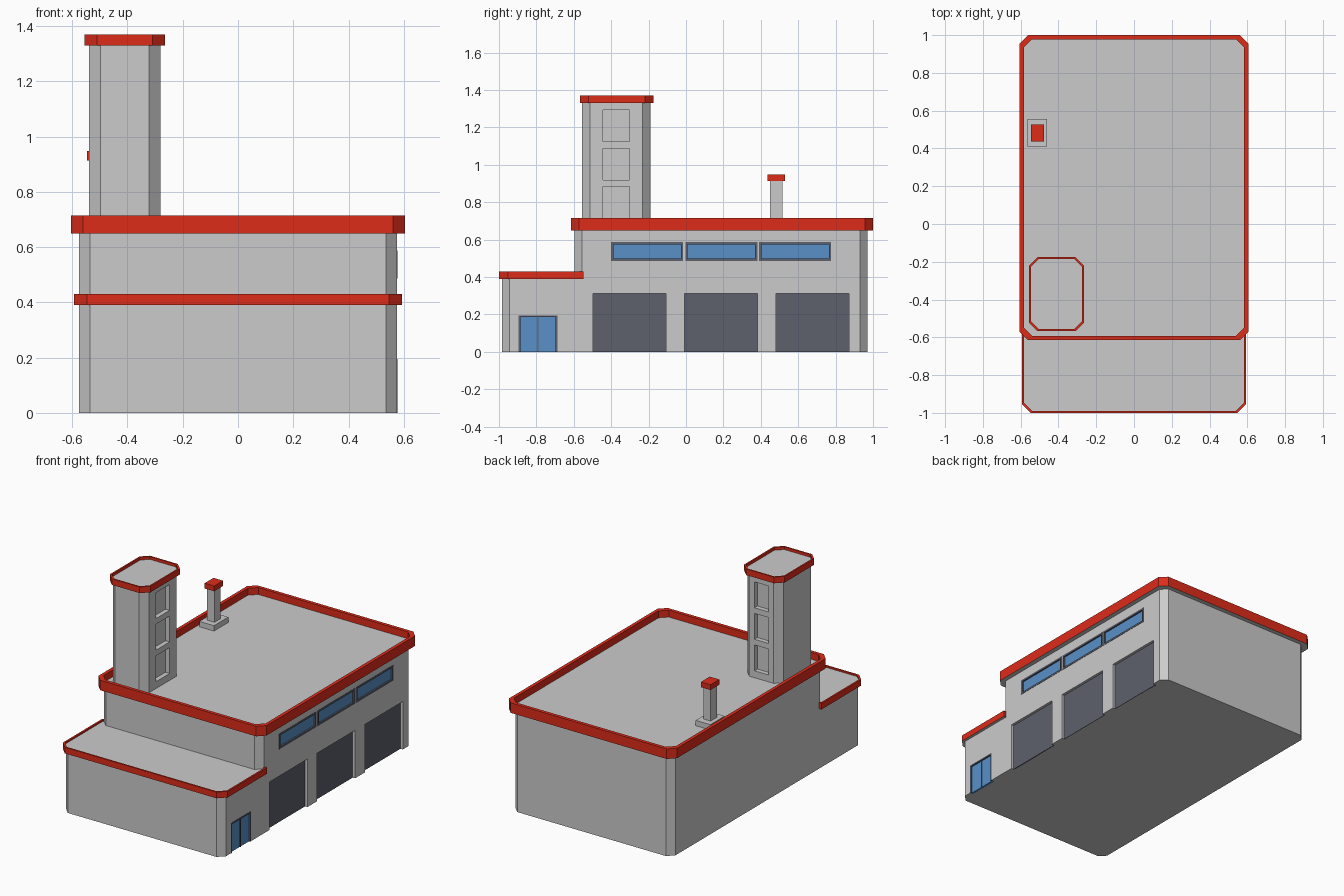
import bpy, bmesh
from mathutils import Vector

if "Cube" in bpy.data.objects:
    bpy.data.objects.remove(bpy.data.objects["Cube"])


def material(name, rgb):
    m = bpy.data.materials.new(name)
    m.diffuse_color = (*rgb, 1)
    m.use_nodes = True
    m.node_tree.nodes["Principled BSDF"].inputs["Base Color"].default_value = m.diffuse_color
    return m


RED = material("red_trim", (0.73, 0.025, 0.01))
BLUE = material("blue_glass", (0.1, 0.28, 0.58))
DARK = material("dark_panel", (0.11, 0.115, 0.15))
GREY = material("plain_grey", (0.65, 0.64, 0.62))


def finish(name, bm, mats=()):
    bmesh.ops.recalc_face_normals(bm, faces=bm.faces)
    me = bpy.data.meshes.new(name)
    bm.to_mesh(me)
    bm.free()
    for m in mats:
        me.materials.append(m)
    ob = bpy.data.objects.new(name, me)
    bpy.context.collection.objects.link(ob)
    return ob


def octagon(x0, x1, y0, y1, c):
    return [(x0, y0 + c), (x0 + c, y0), (x1 - c, y0), (x1, y0 + c),
            (x1, y1 - c), (x1 - c, y1), (x0 + c, y1), (x0, y1 - c)]


def loop(bm, pts, z):
    return [bm.verts.new((x, y, z)) for x, y in pts]


def bridge(bm, a, b):
    n = len(a)
    return [bm.faces.new((a[i], a[(i + 1) % n], b[(i + 1) % n], b[i])) for i in range(n)]


def prism(name, pts, z0, z1):
    bm = bmesh.new()
    a, b = loop(bm, pts, z0), loop(bm, pts, z1)
    bridge(bm, a, b)
    bm.faces.new(a)
    bm.faces.new(b)
    return finish(name, bm, [GREY])


def boxes(name, specs, mats=()):
    """Each spec is (x0, x1, y0, y1, z0, z1)."""
    bm = bmesh.new()
    for x0, x1, y0, y1, z0, z1 in specs:
        ring = [(x0, y0), (x1, y0), (x1, y1), (x0, y1)]
        a, b = loop(bm, ring, z0), loop(bm, ring, z1)
        bridge(bm, a, b)
        bm.faces.new(a)
        bm.faces.new(b)
    return finish(name, bm, mats)


def boolean(ob, other, op):
    mod = ob.modifiers.new(op, 'BOOLEAN')
    mod.operation, mod.solver, mod.object = op, 'EXACT', other
    bpy.context.view_layer.objects.active = ob
    bpy.ops.object.modifier_apply(modifier=mod.name)
    bpy.data.objects.remove(other)


def capped_roof(name, outer, inner, z0, z1, deck):
    """Red parapet with a sunken grey deck and grey soffit."""
    bm = bmesh.new()
    a, b = loop(bm, outer, z0), loop(bm, outer, z1)
    c, d = loop(bm, inner, z1), loop(bm, inner, deck)
    for f in bridge(bm, a, b) + bridge(bm, b, c) + bridge(bm, c, d):
        f.material_index = 1
    bm.faces.new(a)
    bm.faces.new(d)
    return finish(name, bm, [GREY, RED])


def u_shape(x, y0, y1, c):
    return [(-x, y1), (-x, y0 + c), (-x + c, y0), (x - c, y0), (x, y0 + c), (x, y1)]


# Main hall and front wing walls
WALL = 0.575
walls = prism("building_walls", octagon(-WALL, WALL, -0.595, 0.97, 0.04), 0, 0.66)
wing = prism("wing_walls", u_shape(WALL, -0.985, -0.45, 0.04), 0, 0.41)
boolean(walls, wing, 'UNION')

# Recesses for garage doors, high windows and entrance
garage = [(y, y + 0.39, 0, 0.312) for y in (-0.497, -0.008, 0.482)]
windows = [(y, y + 0.385, 0.487, 0.587) for y in (-0.4, -0.004, 0.391)]
entry = (-0.895, -0.688, 0, 0.195)
cuts = [(WALL - 0.02, 0.7, y0, y1, z0 if z0 > 0 else -0.1, z1)
        for y0, y1, z0, z1 in garage + windows + [entry]]
boolean(walls, boxes("wall_cutter", cuts), 'DIFFERENCE')

# Garage doors
for i, (y0, y1, z0, z1) in enumerate(garage):
    boxes(f"garage_door_{i + 1}", [(0.55, 0.558, y0, y1, z0, z1)], [DARK])


# Framed glass openings
def glazed(name, y0, y1, z0, z1, t=0.012, split=False):
    a, b = 0.552, 0.577
    bars = [(a, b, y0, y1, z1 - t, z1), (a, b, y0, y0 + t, z0, z1 - t),
            (a, b, y1 - t, y1, z0, z1 - t)]
    if z0 > 0:
        bars.append((a, b, y0 + t, y1 - t, z0, z0 + t))
    if split:
        m = (y0 + y1) / 2
        bars.append((a, 0.572, m - 0.003, m + 0.003, z0, z1 - t))
    boxes(name + "_frame", bars, [DARK])
    boxes(name + "_glass", [(a, 0.567, y0 + 0.002, y1 - 0.002, z0, z1 - 0.002)], [BLUE])


for i, w in enumerate(windows):
    glazed(f"high_window_{i + 1}", *w)
glazed("entrance_door", *entry, t=0.009, split=True)

# Roofs with red parapets
capped_roof("main_roof", octagon(-0.605, 0.605, -0.615, 1.0, 0.044),
            octagon(-0.583, 0.583, -0.593, 0.978, 0.044), 0.65, 0.715, 0.67)
capped_roof("wing_roof", u_shape(0.593, -1.0, -0.547, 0.047),
            u_shape(0.582, -0.989, -0.557, 0.043), 0.39, 0.43, 0.42)

# Tower with recessed openings on the right and back
tower = prism("tower", octagon(-0.54, -0.28, -0.555, -0.19, 0.042), 0.66, 1.34)
holes = []
for z in (0.715, 0.92, 1.125):
    holes.append((-0.31, -0.2, -0.445, -0.303, z, z + 0.168))
    holes.append((-0.46, -0.36, -0.22, -0.1, z, z + 0.168))
boolean(tower, boxes("tower_cutter", holes), 'DIFFERENCE')
capped_roof("tower_roof", octagon(-0.556, -0.265, -0.567, -0.175, 0.045),
            octagon(-0.546, -0.275, -0.557, -0.185, 0.042), 1.33, 1.37, 1.352)

# Chimney
boxes("chimney_base", [(-0.565, -0.46, 0.41, 0.557, 0.66, 0.705)], [GREY])
boxes("chimney_shaft", [(-0.538, -0.485, 0.45, 0.515, 0.70, 0.92)], [GREY])
boxes("chimney_cap", [(-0.546, -0.477, 0.437, 0.528, 0.914, 0.948)], [RED])
